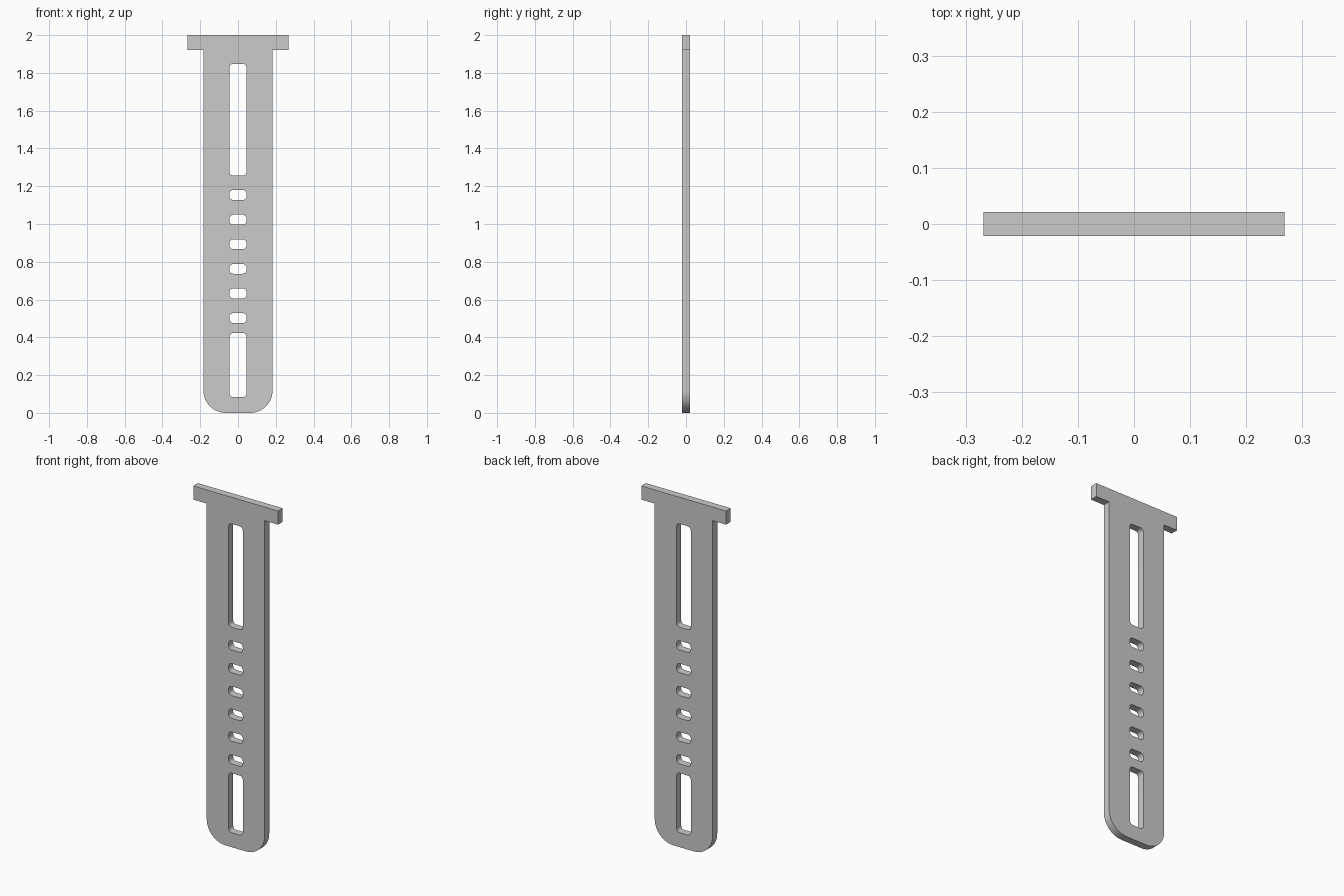
import bpy, bmesh
from math import sin, cos, pi, radians
from mathutils import Matrix

cube = bpy.data.objects.get("Cube")
if cube:
    bpy.data.objects.remove(cube, do_unlink=True)

HALF_DEPTH = 0.021
STRAP_HALF, BAR_HALF, BAR_BOTTOM = 0.183, 0.268, 1.922
SLOT_HALF = 0.045

grey = bpy.data.materials.new("plain grey")
grey.use_nodes = True
grey.diffuse_color = (0.6, 0.6, 0.6, 1)
grey.node_tree.nodes["Principled BSDF"].inputs["Base Color"].default_value = (0.6, 0.6, 0.6, 1)


def arc(cx, cz, r, start, steps):
    """Quarter arc, counter-clockwise from the start angle."""
    angles = [start + pi / 2 * i / steps for i in range(steps + 1)]
    return [(cx + r * cos(a), cz + r * sin(a)) for a in angles]


def rounded_slot(half, low, high, r, steps=6):
    x = half - r
    return (arc(x, high - r, r, 0, steps) + arc(-x, high - r, r, pi / 2, steps)
            + arc(-x, low + r, r, pi, steps) + arc(x, low + r, r, 1.5 * pi, steps))


# Outline: strap with rounded foot and a square crossbar on top
radius = 0.118
inner = STRAP_HALF - radius
outline = arc(-inner, radius, radius, pi, 16) + arc(inner, radius, radius, 1.5 * pi, 16)
outline += [(STRAP_HALF, BAR_BOTTOM), (BAR_HALF, BAR_BOTTOM), (BAR_HALF, 2),
            (-BAR_HALF, 2), (-BAR_HALF, BAR_BOTTOM), (-STRAP_HALF, BAR_BOTTOM)]

# Long slots at both ends, six short slots between
loops = [outline, rounded_slot(SLOT_HALF, 1.257, 1.848, 0.02),
         rounded_slot(SLOT_HALF, 0.083, 0.423, 0.02)]
for i in range(6):
    z = 0.502 + 0.1303 * i
    loops.append(rounded_slot(SLOT_HALF, z - 0.026, z + 0.026, 0.02))

# Filled flat curve, extruded to the plate thickness
curve = bpy.data.curves.new("plate_profile", "CURVE")
curve.dimensions = "2D"
curve.fill_mode = "BOTH"
curve.extrude = HALF_DEPTH
for points in loops:
    spline = curve.splines.new("POLY")
    spline.points.add(len(points) - 1)
    for p, (x, z) in zip(spline.points, points):
        p.co = (x, z, 0, 1)
    spline.use_cyclic_u = True
helper = bpy.data.objects.new("plate_profile", curve)
bpy.context.collection.objects.link(helper)
bpy.context.view_layer.update()
mesh = bpy.data.meshes.new_from_object(
    helper.evaluated_get(bpy.context.evaluated_depsgraph_get()))
bpy.data.objects.remove(helper, do_unlink=True)

# Stand the plate upright and weld its caps to its walls
bm = bmesh.new()
bm.from_mesh(mesh)
bmesh.ops.transform(bm, matrix=Matrix.Rotation(radians(90), 4, "X"), verts=bm.verts)
bmesh.ops.remove_doubles(bm, verts=bm.verts, dist=0.0001)
bmesh.ops.recalc_face_normals(bm, faces=bm.faces)
bm.to_mesh(mesh)
bm.free()
mesh.materials.clear()
mesh.materials.append(grey)

plate = bpy.data.objects.new("slotted_strap_plate", mesh)
bpy.context.collection.objects.link(plate)
bpy.ops.object.select_all(action="DESELECT")
plate.select_set(True)
bpy.context.view_layer.objects.active = plate
bpy.ops.object.shade_smooth_by_angle(angle=radians(30))
